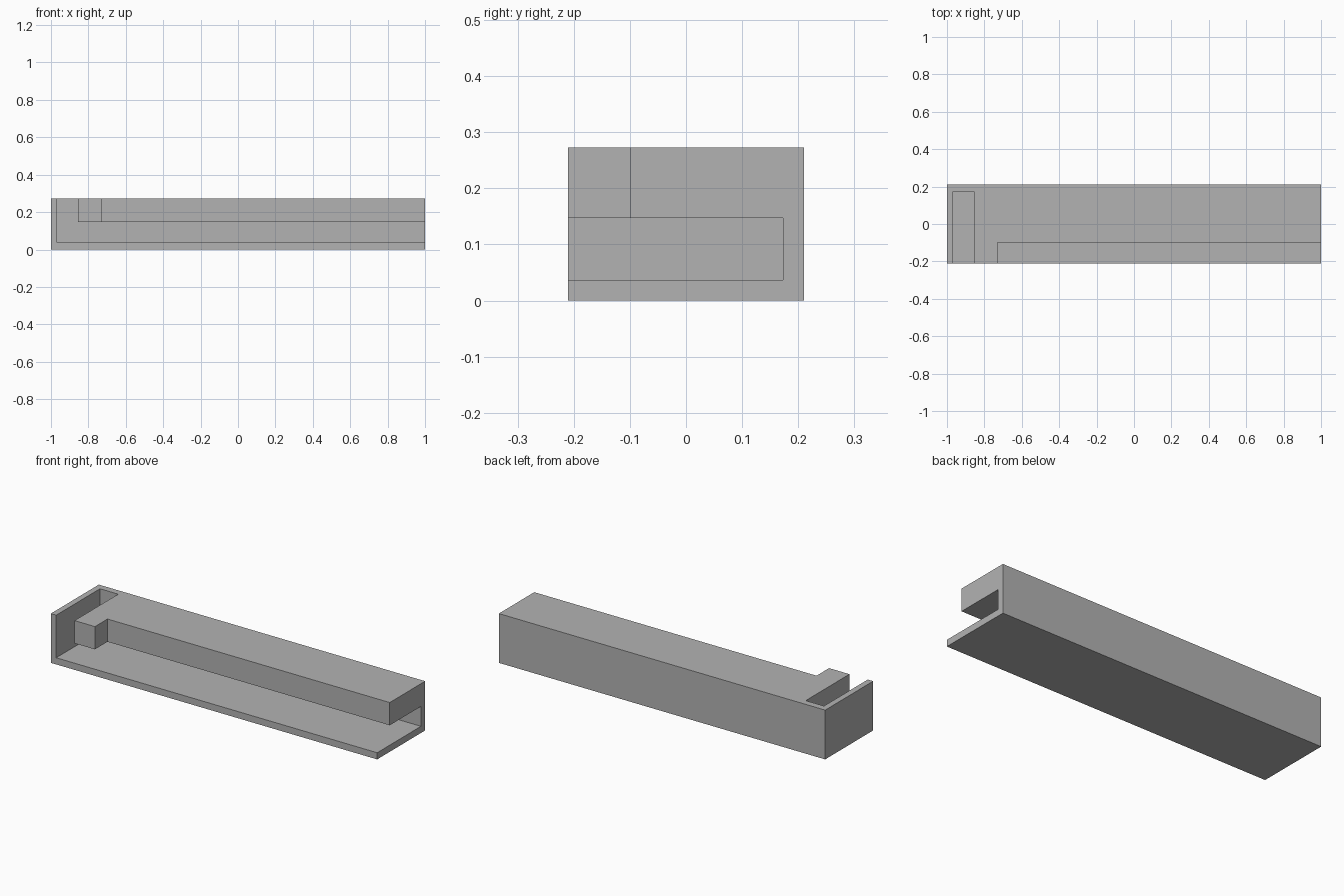
import bpy
import bmesh
from mathutils import Vector

cube = bpy.data.objects.get("Cube")
if cube:
    bpy.data.objects.remove(cube, do_unlink=True)

# Main dimensions
LENGTH, DEPTH, HEIGHT = 1.0, 0.21, 0.273     # half length, half depth, full height
WALL = 0.037
END_IN = -0.967                              # inner face of the end wall
BACK_IN = DEPTH - WALL                       # inner face of the back wall
SHELF_Z = 0.147                              # underside of the top slab
OUT = 0.1                                    # cutter overshoot

grey = bpy.data.materials.new("plain grey")
grey.use_nodes = True
colour = (0.45, 0.45, 0.45, 1)
grey.diffuse_color = colour
grey.node_tree.nodes["Principled BSDF"].inputs["Base Color"].default_value = colour


def box(name, low, high):
    """Axis-aligned box between two corners."""
    low, high = Vector(low), Vector(high)
    bm = bmesh.new()
    bmesh.ops.create_cube(bm, size=1)
    bmesh.ops.scale(bm, vec=high - low, verts=bm.verts)
    bmesh.ops.translate(bm, vec=(low + high) / 2, verts=bm.verts)
    mesh = bpy.data.meshes.new(name)
    bm.to_mesh(mesh)
    bm.free()
    mesh.materials.append(grey)
    obj = bpy.data.objects.new(name, mesh)
    bpy.context.collection.objects.link(obj)
    return obj


# Solid block that the channel is cut from
body = box("channel_body", (-LENGTH, -DEPTH, 0), (LENGTH, DEPTH, HEIGHT))

cutters = [
    # Long channel, open at the front and at the far end
    box("channel_cutter", (END_IN, -DEPTH - OUT, WALL), (LENGTH + OUT, BACK_IN, SHELF_Z)),
    # Slot through the top beside the end wall
    box("slot_cutter", (END_IN, -DEPTH - OUT, OUT), (-0.855, BACK_IN + 0.002, HEIGHT + OUT)),
    # Setback along the front of the top slab, leaving a lug near the slot
    box("setback_cutter", (-0.73, -DEPTH - OUT, OUT), (LENGTH + OUT, -0.1, HEIGHT + OUT)),
]
# Keep the slot flush with the channel's back wall
for v in cutters[1].data.vertices:
    v.co.y = min(v.co.y, BACK_IN)

for cutter in cutters:
    cutter.hide_render = True
    cut = body.modifiers.new(cutter.name, 'BOOLEAN')
    cut.operation = 'DIFFERENCE'
    cut.solver = 'EXACT'
    cut.object = cutter

# Bake the cuts and drop the cutters
bpy.context.view_layer.update()
result = bpy.data.meshes.new_from_object(body.evaluated_get(bpy.context.evaluated_depsgraph_get()))
body.modifiers.clear()
body.data = result
for cutter in cutters:
    bpy.data.objects.remove(cutter, do_unlink=True)
